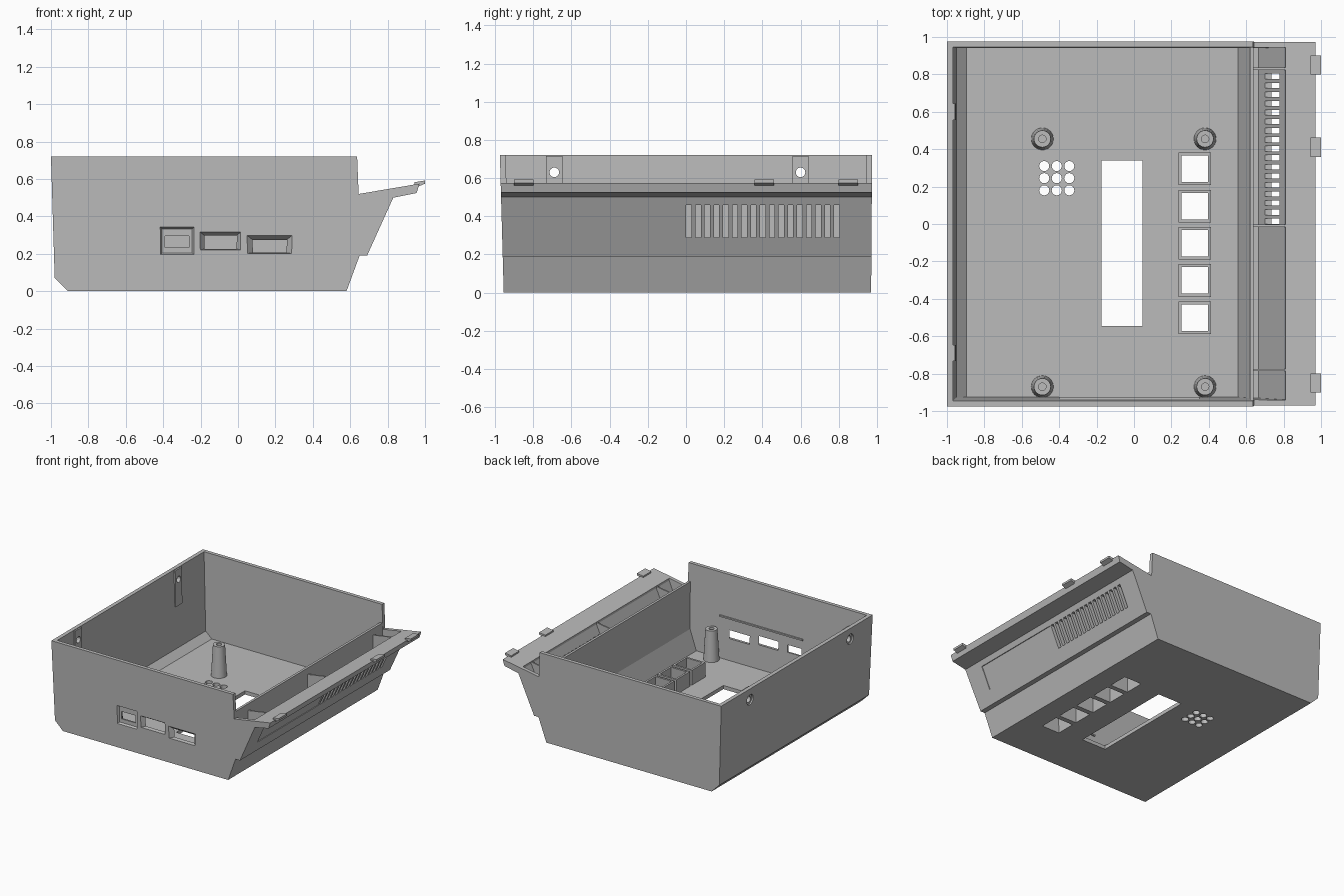
import bpy, bmesh, math

if "Cube" in bpy.data.objects:
    bpy.data.objects.remove(bpy.data.objects["Cube"], do_unlink=True)

GREY = (0.5, 0.5, 0.5, 1)
plastic = bpy.data.materials.new("grey plastic")
plastic.use_nodes = True
plastic.diffuse_color = GREY
plastic.node_tree.nodes["Principled BSDF"].inputs["Base Color"].default_value = GREY


def loft(bm, a, b):
    """Closed solid between two matching loops."""
    va, vb = [bm.verts.new(p) for p in a], [bm.verts.new(p) for p in b]
    faces = [bm.faces.new(va), bm.faces.new(vb[::-1])]
    for i in range(len(va)):
        j = (i + 1) % len(va)
        faces.append(bm.faces.new((va[j], va[i], vb[i], vb[j])))
    bmesh.ops.recalc_face_normals(bm, faces=faces)


def prism(bm, profile, front, back):
    """Profile in x, z swept along y; the ends may depend on z."""
    loft(bm, [(x, front(z), z) for x, z in profile], [(x, back(z), z) for x, z in profile])


def slab(bm, profile, y0, y1):
    prism(bm, profile, lambda z: y0, lambda z: y1)


def rect(x0, y0, x1, y1):
    return [(x0, y0), (x1, y0), (x1, y1), (x0, y1)]


def square(cx, cy, half, z):
    return [(x, y, z) for x, y in rect(cx - half, cy - half, cx + half, cy + half)]


def circle(r, n=24):
    return [(r * math.cos(2 * math.pi * i / n), r * math.sin(2 * math.pi * i / n)) for i in range(n)]


def finish(name, bm):
    mesh = bpy.data.meshes.new(name)
    bm.to_mesh(mesh)
    bm.free()
    mesh.materials.append(plastic)
    ob = bpy.data.objects.new(name, mesh)
    bpy.context.collection.objects.link(ob)
    return ob


def select(ob):
    bpy.ops.object.select_all(action='DESELECT')
    ob.select_set(True)
    bpy.context.view_layer.objects.active = ob


def cut(targets, bm):
    cutter = finish("cutter", bm)
    cutter.hide_render = True
    for ob in targets:
        select(ob)
        mod = ob.modifiers.new("cut", 'BOOLEAN')
        mod.operation, mod.solver, mod.object = 'DIFFERENCE', 'EXACT', cutter
        bpy.ops.object.modifier_apply(modifier=mod.name)
    bpy.data.objects.remove(cutter, do_unlink=True)


def front_y(z):
    return -0.955 - 0.028 * z


def back_y(z):
    return 0.97 + 0.007 * z


WALL = 0.03

# Shell with sloped vent panel and lip
bm = bmesh.new()
prism(bm, [(-.91, 0), (.58, 0), (.65, .19), (.69, .19), (.83, .5), (.955, .525), (.97, .575),
           (.645, .52), (.637, .72), (-1, .72), (-.98, .07)], front_y, back_y)
shell = finish("shell", bm)

# Main cavity, then the side chamber behind the vents
for profile in (
    [(-.895, .03), (.555, .03), (.615, .19), (.62, .57), (.66, .57), (.66, .8), (-.97, .8), (-.95, .08)],
    [(.64, .215), (.665, .215), (.81, .53), (.81, .8), (.64, .8)],
):
    bm = bmesh.new()
    prism(bm, profile, lambda z: front_y(z) + WALL, lambda z: back_y(z) - WALL)
    cut([shell], bm)

# Button collars
button_x, button_ys = 0.325, [0.295 - 0.199 * i for i in range(5)]
bm = bmesh.new()
for y in button_ys:
    loft(bm, square(button_x, y, .087, .015), square(button_x, y, .087, .15))
collars = finish("button_collars", bm)

# Button openings
bm = bmesh.new()
for y in button_ys:
    loft(bm, square(button_x, y, .08, -.01), square(button_x, y, .068, .2))
cut([shell, collars], bm)

# Display opening, speaker holes, vent slots and the shallow label recess
bm = bmesh.new()
slab(bm, rect(-.175, -.1, .045, .1), -.545, .34)
for x in (-.48, -.413, -.346):
    for y in (.31, .245, .18):
        loft(bm, [(x + u, y + v, -.1) for u, v in circle(.027, 16)],
             [(x + u, y + v, .1) for u, v in circle(.027, 16)])
for i in range(17):
    y = .015 + i * .0484
    slab(bm, rect(.66, .29, .9, .46), y - .014, y + .014)
slab(bm, [(.729, .29), (.78, .29), (.857, .46), (.806, .46)], -.8, -.012)
cut([shell], bm)

# Funnel-shaped ports in the front wall
bm = bmesh.new()
for outer, inner, depth in (
    ((-.42, .19, -.23, .348), (-.405, .205, -.245, .333), -.945),
    ((-.21, .22, .02, .322), (-.17, .228, -.015, .29), -.92),
    ((.04, .2, .297, .306), (.09, .208, .25, .265), -.92),
):
    loft(bm, [(x, -.972, z) for x, z in rect(*outer)], [(x, depth, z) for x, z in rect(*inner)])
cut([shell], bm)
bm = bmesh.new()
slab(bm, rect(-.39, .235, -.262, .295), -1, -.9)
cut([shell], bm)

# Screw pads on the side wall with countersunk holes
screw_ys, screw_z = (-.69, .6), .63
bm = bmesh.new()
for y in screw_ys:
    slab(bm, [(-.975, .42), (-.952, .42), (-.956, .715), (-.98, .715)], y - .043, y + .043)
pads = finish("screw_pads", bm)
for r, x0, x1 in ((.025, -1.1, -.9), (.042, -1.1, -.984)):
    bm = bmesh.new()
    for y in screw_ys:
        loft(bm, *[[(x, y + u, screw_z + v) for u, v in circle(r)] for x in (x0, x1)])
    cut([shell, pads], bm)

# Ribs bracing the divider against the lip
bm = bmesh.new()
for y in (.83, -.01, -.78):
    slab(bm, [(.63, .2), (.67, .2), (.82, .53), (.815, .545), (.63, .515)], y - .006, y + .006)
finish("chamber_ribs", bm)

# Snap tabs on the lip edge
bm = bmesh.new()
for y in (-.85, .41, .85):
    slab(bm, [(.945, .565), (.965, .56), (1, .575), (1, .592), (.945, .583)], y - .052, y + .052)
finish("snap_tabs", bm)

# Thin ridge inside the front wall
bm = bmesh.new()
slab(bm, rect(-.4, .365, .35, .377), -.95, -.925)
finish("front_ridge", bm)

# Hollow screw posts on the floor
for i, (x, y) in enumerate([(-.49, .455), (.38, .455), (-.49, -.87), (.38, -.87)]):
    bm = bmesh.new()
    pts = [(.06, .02), (.045, .28), (.02, .28), (.02, .12), (0, .12)]
    verts = [bm.verts.new((r, 0, z)) for r, z in pts]
    edges = [bm.edges.new(pair) for pair in zip(verts, verts[1:])]
    bmesh.ops.spin(bm, geom=verts + edges, cent=(0, 0, 0), axis=(0, 0, 1),
                   angle=2 * math.pi, steps=24)
    bmesh.ops.remove_doubles(bm, verts=bm.verts, dist=.0005)
    bmesh.ops.recalc_face_normals(bm, faces=bm.faces)
    post = finish("screw_post_%d" % (i + 1), bm)
    post.location = (x, y, 0)
    select(post)
    bpy.ops.object.shade_smooth_by_angle(angle=math.radians(35))
